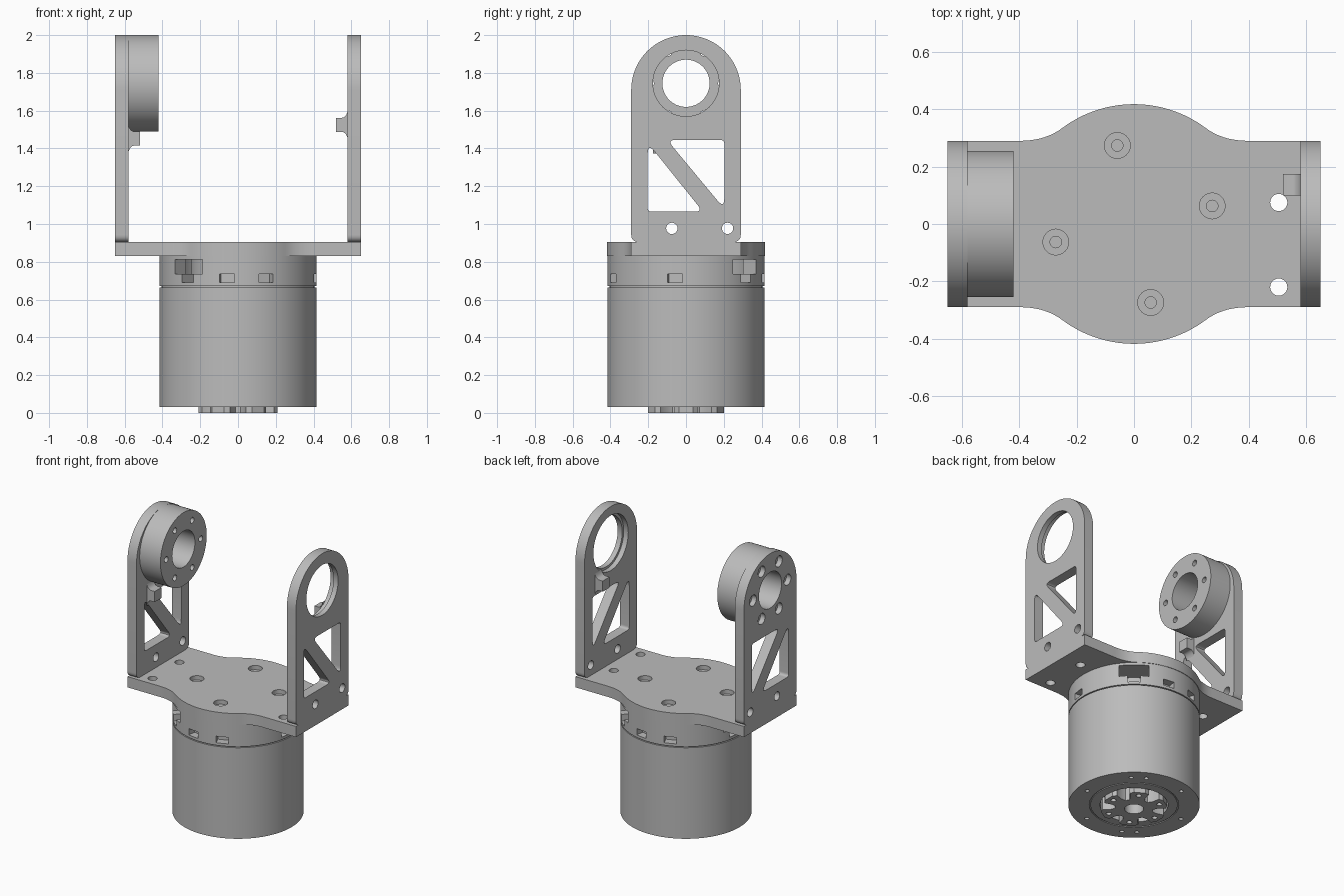
import bpy, bmesh, math
from mathutils import Vector

cube = bpy.data.objects.get("Cube")
if cube:
    bpy.data.objects.remove(cube, do_unlink=True)

GREY = (0.5, 0.5, 0.5, 1)
metal = bpy.data.materials.new("grey_metal")
metal.use_nodes = True
metal.diffuse_color = GREY
shader = next(n for n in metal.node_tree.nodes if n.type == "BSDF_PRINCIPLED")
shader.inputs["Base Color"].default_value = GREY


def prism(name, outline, lo, hi, axis="z"):
    """Extrude a 2D outline between lo and hi along an axis."""
    place = {"x": lambda u, v, w: (w, u, v),
             "y": lambda u, v, w: (u, w, v),
             "z": lambda u, v, w: (u, v, w)}[axis]
    bm = bmesh.new()
    base = bm.faces.new([bm.verts.new(place(u, v, lo)) for u, v in outline])
    grown = bmesh.ops.extrude_face_region(bm, geom=[base])["geom"]
    shift = Vector(place(0, 0, hi - lo))
    bmesh.ops.translate(bm, vec=shift, verts=[g for g in grown if isinstance(g, bmesh.types.BMVert)])
    bmesh.ops.recalc_face_normals(bm, faces=bm.faces)
    mesh = bpy.data.meshes.new(name)
    bm.to_mesh(mesh)
    bm.free()
    mesh.materials.append(metal)
    obj = bpy.data.objects.new(name, mesh)
    bpy.context.collection.objects.link(obj)
    return obj


def arc(u, v, r, start=0, end=360, steps=96):
    last = steps if end - start >= 360 else steps - 1
    angles = [math.radians(start + (end - start) * i / last) for i in range(steps)]
    return [(u + r * math.cos(a), v + r * math.sin(a)) for a in angles]


def disc(name, u, v, r, lo, hi, axis="z", steps=96):
    return prism(name, arc(u, v, r, steps=steps), lo, hi, axis)


def hole(u, v, r, lo, hi, axis="z"):
    return disc("cutter", u, v, r, lo, hi, axis, 64 if r > 0.1 else 24)


def polar(r, degrees):
    a = math.radians(degrees)
    return r * math.cos(a), r * math.sin(a)


def curve(a, b, c, steps=8):
    """Quadratic curve from a to c, pulled toward b."""
    a, b, c = Vector(a), Vector(b), Vector(c)
    ts = [i / steps for i in range(steps + 1)]
    return [tuple(a * (1 - t) ** 2 + b * 2 * t * (1 - t) + c * t * t) for t in ts]


def rounded(points, r):
    """Round every corner of a polygon."""
    out = []
    for i, p in enumerate(points):
        p = Vector(p)
        a = (Vector(points[i - 1]) - p).normalized()
        b = (Vector(points[(i + 1) % len(points)]) - p).normalized()
        t = r / math.tan(a.angle(b) / 2)
        out += curve(p + a * t, p, p + b * t, 6)
    return out


def block(angle, radius, width, depth, lo, hi):
    """Box standing across a radius at the given angle."""
    a = math.radians(angle)
    out, side = Vector((math.cos(a), math.sin(a))), Vector((-math.sin(a), math.cos(a)))
    corners = [out * (radius + i * depth / 2) + side * (j * width / 2)
               for i, j in ((-1, -1), (1, -1), (1, 1), (-1, 1))]
    return prism("cutter", corners, lo, hi)


def cut(obj, cutters):
    for tool in cutters:
        tool.hide_render = True
        mod = obj.modifiers.new("cut", "BOOLEAN")
        mod.operation, mod.solver, mod.object = "DIFFERENCE", "EXACT", tool
        with bpy.context.temp_override(object=obj, active_object=obj):
            bpy.ops.object.modifier_apply(modifier=mod.name)
        bpy.data.objects.remove(tool, do_unlink=True)
    return obj


# Motor can: open pocket underneath, ring groove and rim screw holes
MOTOR = 0.415
can = disc("motor_can", 0, 0, MOTOR, 0.03, 0.665, steps=128)
groove = cut(hole(0, 0, 0.283, 0.02, 0.036), [hole(0, 0, 0.275, 0.01, 0.05)])
rim_holes = [hole(*polar(0.345, a + turn), 0.014, 0, 0.08)
             for a in (47, 63, 110, 171) for turn in (0, 180)]
cut(can, [hole(0, 0, 0.215, 0, 0.09), groove] + rim_holes)

# Output hub: six lobes around a bore
lobes = []
for i in range(6):
    lobes += [polar(r, 60 * i + d) for r, d in
              ((0.12, -24), (0.15, -18), (0.2, -18), (0.213, -10), (0.213, 10), (0.2, 18), (0.15, 18), (0.12, 24))]
hub = prism("output_hub", lobes, 0, 0.1)
cut(hub, [hole(0, 0, 0.06, -0.1, 0.08)] + [hole(*polar(0.17, 60 * i), 0.017, -0.1, 0.05) for i in range(6)])

# Seam, notched flange and hollow cap above the can
disc("motor_seam", 0, 0, 0.405, 0.66, 0.68)
flange = disc("motor_flange", 0, 0, MOTOR, 0.672, 0.735, steps=128)
cut(flange, [block(a, 0.41, 0.08, 0.1, 0.69, 0.8) for a in (-98, -69, -8, 82, 111, 172)]
    + [block(a, 0.37, 0.08, 0.2, 0.69, 0.8) for a in (50, -130)])
cap = disc("motor_cap", 0, 0, MOTOR, 0.735, 0.83, steps=128)
cut(cap, [hole(0, 0, 0.33, 0.7, 0.815)]
    + [block(a, 0.4, w, 0.24, 0.7, 0.813) for a, w in ((50, 0.19), (-130, 0.19), (168, 0.12))])
disc("motor_core", 0, 0, 0.25, 0.73, 0.82)

# Base plate: straight ends swelling to a round middle
HALF, END, LOW, TOP = 0.29, 0.65, 0.83, 0.905
swell = arc(0, 0, 0.418, 53.5, 126.5, 32)
ease = curve((0.4, HALF), (0.308, HALF), swell[0])
upper = [(END, HALF)] + ease[:-1] + swell + [(-x, y) for x, y in reversed(ease[:-1])] + [(-END, HALF)]
plate = prism("base_plate", upper + [(x, -y) for x, y in reversed(upper)], LOW, TOP)
tools = [hole(s * 0.505, y, 0.03, 0.7, 1) for s in (-1, 1) for y in (0.075, -0.22)]
for a in (13, 102, 193, 282):
    x, y = polar(0.28, a)
    tools += [hole(x, y, 0.045, 0.875, 1), hole(x, y, 0.02, 0.845, 1)]
cut(plate, tools)

# Side arms: rounded top, two triangular windows and bolt holes
PIVOT = 1.745
foot = [(HALF, TOP + 0.04), (HALF, TOP), (HALF - 0.04, TOP)]
right_foot = list(reversed(curve(*foot)))
left_foot = [(-y, z) for y, z in reversed(right_foot)]
arm_outline = right_foot + arc(0, 2 - HALF, HALF, 0, 180, 49) + left_foot
windows = [[(-0.1, 1.445), (0.203, 1.445), (0.203, 1.08)],
           [(-0.203, 1.43), (-0.203, 1.065), (0.09, 1.065)]]


def arm(name, side):
    lo, hi = sorted((side * 0.58, side * END))
    obj = prism(name, arm_outline, lo, hi, "x")
    return cut(obj, [prism("cutter", rounded(w, 0.021), lo - 0.1, hi + 0.1, "x") for w in windows]
               + [hole(y, 0.977, 0.03, lo - 0.1, hi + 0.1, "x") for y in (-0.075, 0.22)])


left_arm = arm("left_arm", 1)
cut(left_arm, [hole(0, PIVOT, 0.175, 0.5, 0.7, "x"), hole(0, PIVOT, 0.192, 0.5, 0.615, "x")])

# Pivot drum bolted to the right arm
right_arm = arm("right_arm", -1)
drum = disc("pivot_drum", 0, PIVOT, 0.255, -0.58, -0.42, "x")
bolts = [(y, PIVOT + z) for y, z in (polar(0.19, 60 * i) for i in range(6))]
cut(right_arm, [hole(0, PIVOT, 0.125, -0.8, -0.5, "x")]
    + [hole(y, z, 0.038, -0.8, -0.615, "x") for y, z in bolts]
    + [hole(y, z, 0.02, -0.8, -0.5, "x") for y, z in bolts])
cut(drum, [hole(0, PIVOT, 0.125, -0.8, -0.3, "x")]
    + [hole(y, z, 0.02, -0.8, -0.3, "x") for y, z in bolts])

# Small flared stops on the inner faces of the arms
half = curve((0.582, 0.08), (0.575, 0.04), (0.55, 0.037), 5) + [(0.52, 0.037)]
stop = half + [(x, -z) for x, z in reversed(half)]
prism("left_stop", [(x, 1.525 + z) for x, z in stop], 0.1, 0.175, "y")
prism("right_stop", [(-x, 1.452 + z) for x, z in stop], -0.175, -0.1, "y")

# Smooth the round walls while keeping edges crisp
for obj in bpy.context.scene.objects:
    obj.select_set(obj.type == "MESH")
bpy.context.view_layer.objects.active = plate
bpy.ops.object.shade_smooth_by_angle(angle=math.radians(30))
